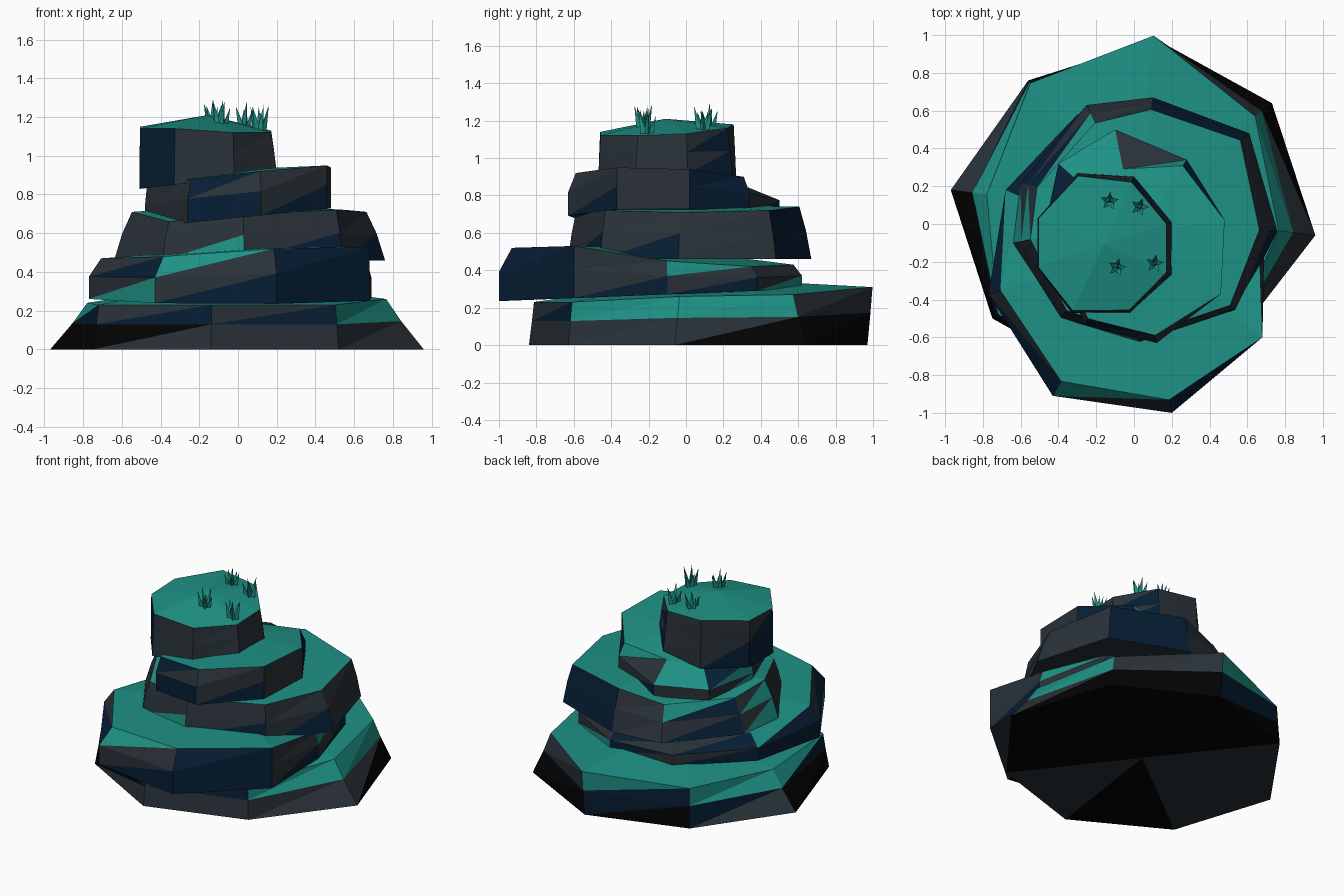
import bpy, bmesh, math, random
from mathutils import Vector, Matrix

if "Cube" in bpy.data.objects:
    bpy.data.objects.remove(bpy.data.objects["Cube"])

random.seed(4)

def material(name, rgb):
    m = bpy.data.materials.new(name)
    m.diffuse_color = (*rgb, 1)
    m.use_nodes = True
    m.node_tree.nodes["Principled BSDF"].inputs["Base Color"].default_value = m.diffuse_color
    return m

MATS = [material("teal_moss", (0.013, 0.285, 0.235)),
        material("slate_grey", (0.022, 0.031, 0.040)),
        material("navy_rock", (0.002, 0.013, 0.036)),
        material("black_rock", (0.001, 0.001, 0.001))]
CODE = {"t": 0, "g": 1, "n": 2, "k": 3}

def finish(bm, name):
    me = bpy.data.meshes.new(name)
    bm.to_mesh(me)
    bm.free()
    for m in MATS:
        me.materials.append(m)
    ob = bpy.data.objects.new(name, me)
    bpy.context.collection.objects.link(ob)

def ledge(name, pts, z0, apex, lower, upper, under, tilt=(0, 0), mid_h=0.55, mid_s=0.0):
    """Faceted slab. pts = (x, y, rim height, rim scale), counter-clockwise.
    lower / upper hold two colour letters per side, under one per side."""
    n = len(pts)
    cx = sum(p[0] for p in pts) / n
    cy = sum(p[1] for p in pts) / n
    bm = bmesh.new()
    def ring(scale, height):
        out = []
        for p in pts:
            s = scale(p)
            x, y = cx + (p[0] - cx) * s, cy + (p[1] - cy) * s
            out.append(bm.verts.new((x, y, height(p))))
        return out
    base = lambda p: z0 + tilt[0] * p[0] + tilt[1] * p[1]
    b = ring(lambda p: 1, base)
    m = ring(lambda p: 1 + (p[3] - 1) * mid_s, lambda p: base(p) + mid_h * (p[2] - base(p)))
    t = ring(lambda p: p[3], lambda p: p[2])
    top = bm.verts.new((cx, cy, apex))
    bot = bm.verts.new((cx, cy, base((cx, cy))))

    def tri(v, code):
        bm.faces.new(v).material_index = CODE[code]
    for i in range(n):
        j = (i + 1) % n
        tri((b[i], b[j], m[j]), lower[2 * i])
        tri((b[i], m[j], m[i]), lower[2 * i + 1])
        tri((m[i], m[j], t[j]), upper[2 * i])
        tri((m[i], t[j], t[i]), upper[2 * i + 1])
        tri((t[i], t[j], top), "t")
        tri((b[j], b[i], bot), under[i])
    finish(bm, name)

# wide foot of the rock
ledge("rock_base",
      [(0.96, -0.06, 0.26, 0.80), (0.73, 0.64, 0.27, 0.88), (0.10, 0.97, 0.31, 1.03),
       (-0.56, 0.76, 0.27, 0.98), (-0.97, 0.18, 0.24, 0.80), (-0.75, -0.50, 0.23, 0.96),
       (-0.14, -0.84, 0.23, 0.97), (0.52, -0.63, 0.23, 0.97)],
      0, 0.36, "kgkkkngnkkgkgggg", "ttggntttntngngtt", "kkkggkgk", mid_h=0.56, mid_s=0.6)

# second slab, overhanging the front
ledge("rock_ledge_low",
      [(0.68, -0.60, 0.53, 1.0), (0.69, -0.10, 0.45, 0.96), (0.56, 0.38, 0.42, 0.94),
       (0.15, 0.62, 0.43, 0.94), (-0.30, 0.58, 0.43, 0.92), (-0.68, 0.18, 0.44, 0.88),
       (-0.77, -0.37, 0.47, 0.92), (-0.43, -0.91, 0.48, 0.90), (0.20, -1.0, 0.52, 0.92)],
      0.275, 0.52, "ngngtggnngnntgngnn", "gggtgggnngntnggtnn", "ggkkgggkg", tilt=(0, 0.04))

# third slab
ledge("rock_ledge_middle",
      [(0.76, -0.04, 0.71, 0.87), (0.61, 0.48, 0.72, 0.92), (0.10, 0.67, 0.74, 0.90),
       (-0.25, 0.63, 0.68, 0.84), (-0.60, 0.22, 0.68, 0.86), (-0.64, -0.10, 0.71, 0.86),
       (-0.39, -0.50, 0.66, 0.92), (0.03, -0.63, 0.70, 0.94), (0.54, -0.46, 0.72, 0.94)],
      0.46, 0.75, "ggnnggngtgggtgngng", "ggnnggnttggggggggg", "ggggggggg", mid_s=0.45)

# fourth slab
ledge("rock_ledge_high",
      [(0.48, 0.02, 0.94, 1.0), (0.28, 0.34, 0.90, 0.92), (-0.10, 0.50, 0.86, 0.62),
       (-0.40, 0.32, 0.84, 0.75), (-0.48, -0.05, 0.85, 0.98), (-0.26, -0.53, 0.88, 0.94),
       (0.12, -0.63, 0.92, 0.93), (0.46, -0.37, 0.95, 1.0)],
      0.68, 0.93, "nnngggtgggnnnggg", "nngttttngggngggg", "gggggggg", tilt=(0.1, 0))

# top block
ledge("rock_cap",
      [(0.20, -0.27, 1.12, 0.92), (0.20, 0.01, 1.13, 0.92), (0.0, 0.25, 1.16, 0.92),
       (-0.30, 0.27, 1.18, 0.96), (-0.51, 0.03, 1.15, 0.99), (-0.51, -0.23, 1.14, 0.99),
       (-0.33, -0.47, 1.14, 0.97), (-0.02, -0.47, 1.12, 0.96)],
      0.89, 1.21, "ggngggngnnnngggg", "ggngggggngnngggg", "gggggggg", tilt=(0.12, 0), mid_s=0.5)

# grass tufts: leaning three-sided blades
def tuft(name, x, y, z):
    bm = bmesh.new()
    start = random.uniform(0, math.tau)
    for k in range(6):
        a = start + k * math.tau / 5
        lean = 0.05 if k < 5 else 0.005
        h = random.uniform(0.10, 0.15)
        out = Vector((math.cos(a), math.sin(a), 0))
        foot = Vector((x, y, z)) + out * lean * 0.3
        base = [bm.verts.new(foot + Matrix.Rotation(a + r * math.tau / 3, 3, "Z") @ Vector((0.022, 0, 0)))
                for r in range(3)]
        tip = bm.verts.new(foot + out * lean * 0.7 + Vector((0, 0, h)))
        bm.faces.new(base[::-1])
        for r in range(3):
            bm.faces.new((base[r], base[(r + 1) % 3], tip))
    finish(bm, name)

for i, (x, y, z) in enumerate([(-0.13, 0.12, 1.15), (0.03, 0.09, 1.14),
                               (-0.09, -0.23, 1.14), (0.11, -0.21, 1.12)]):
    tuft("grass_tuft_%d" % (i + 1), x, y, z)
